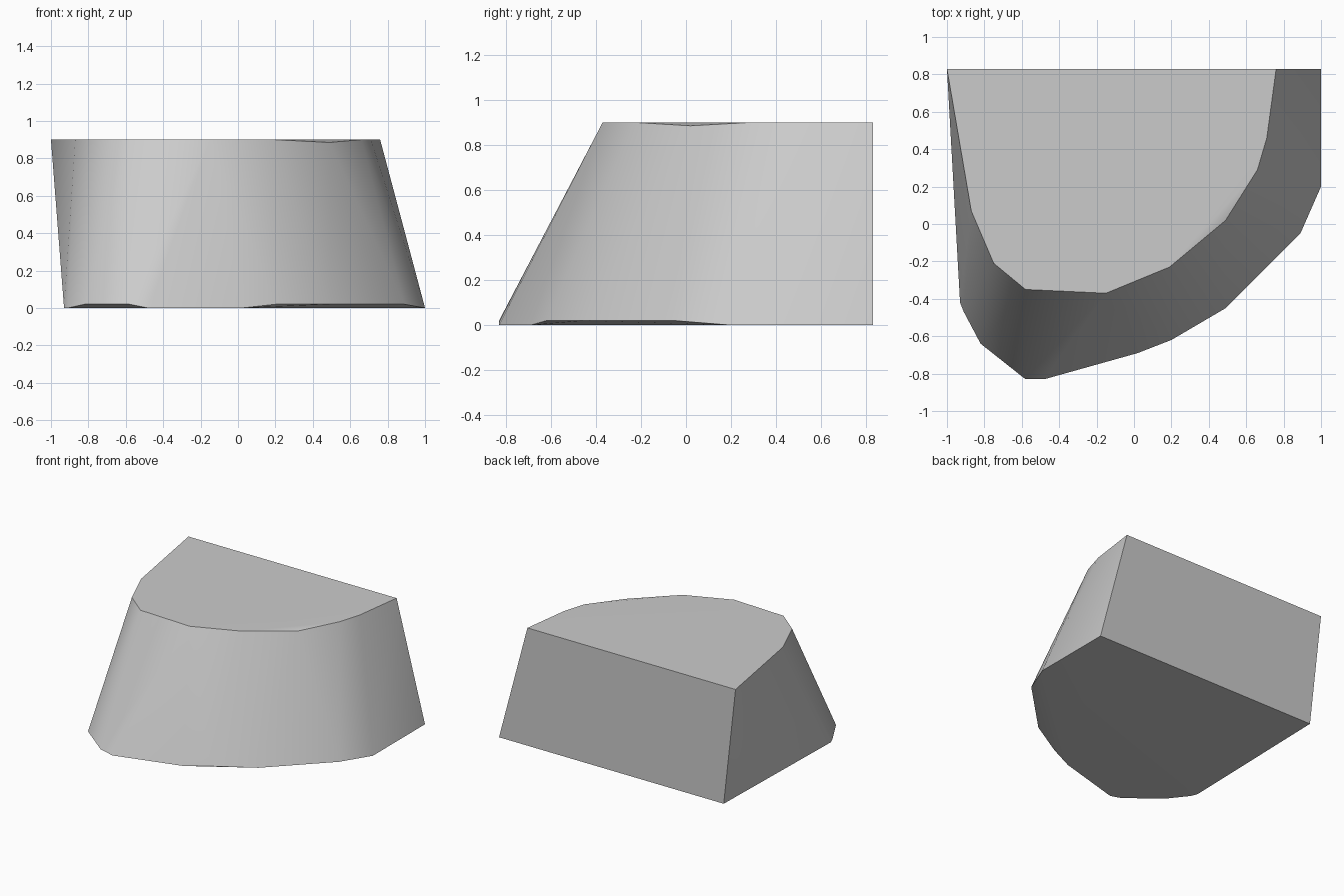
import bpy, bmesh, math

if "Cube" in bpy.data.objects:
    bpy.data.objects.remove(bpy.data.objects["Cube"], do_unlink=True)

HEIGHT, BACK, CHIP = 0.9, 0.83, 0.02

# Stone colour
stone = bpy.data.materials.new("stone_grey")
stone.use_nodes = True
colour = (0.6, 0.6, 0.6, 1)
stone.diffuse_color = colour
stone.node_tree.nodes["Principled BSDF"].inputs["Base Color"].default_value = colour


def at_height(outline, z):
    return [(x, y, z) for x, y in outline]


# Flat top outline, with one slightly sunken rim corner
top = at_height([(-1, BACK), (-.87, .07), (-.75, -.21), (-.58, -.35), (-.15, -.37),
                 (.19, -.23), (.66, .29), (.71, .46), (.76, BACK)], HEIGHT)
top.append((.49, .02, HEIGHT - .015))

# Resting footprint, and the chipped corners just above it
foot = at_height([(-.9, BACK), (-.93, -.42), (-.91, -.47), (-.48, -.83),
                  (.02, -.69), (1, .2), (1, BACK)], 0)
chips = at_height([(-.82, -.64), (-.58, -.83), (.2, -.62), (.49, -.45), (.89, -.05)], CHIP)

# Boulder: the convex block spanning these outlines
bm = bmesh.new()
for point in top + foot + chips:
    bm.verts.new(point)
bmesh.ops.convex_hull(bm, input=bm.verts[:])
bmesh.ops.dissolve_limit(bm, angle_limit=math.radians(0.2), verts=bm.verts[:], edges=bm.edges[:])
bmesh.ops.recalc_face_normals(bm, faces=bm.faces[:])
mesh = bpy.data.meshes.new("boulder")
bm.to_mesh(mesh)
bm.free()
mesh.materials.append(stone)
boulder = bpy.data.objects.new("boulder", mesh)
bpy.context.collection.objects.link(boulder)

# Soft sides, crisp rims
bpy.ops.object.select_all(action='DESELECT')
boulder.select_set(True)
bpy.context.view_layer.objects.active = boulder
bpy.ops.object.shade_smooth_by_angle(angle=math.radians(45))
